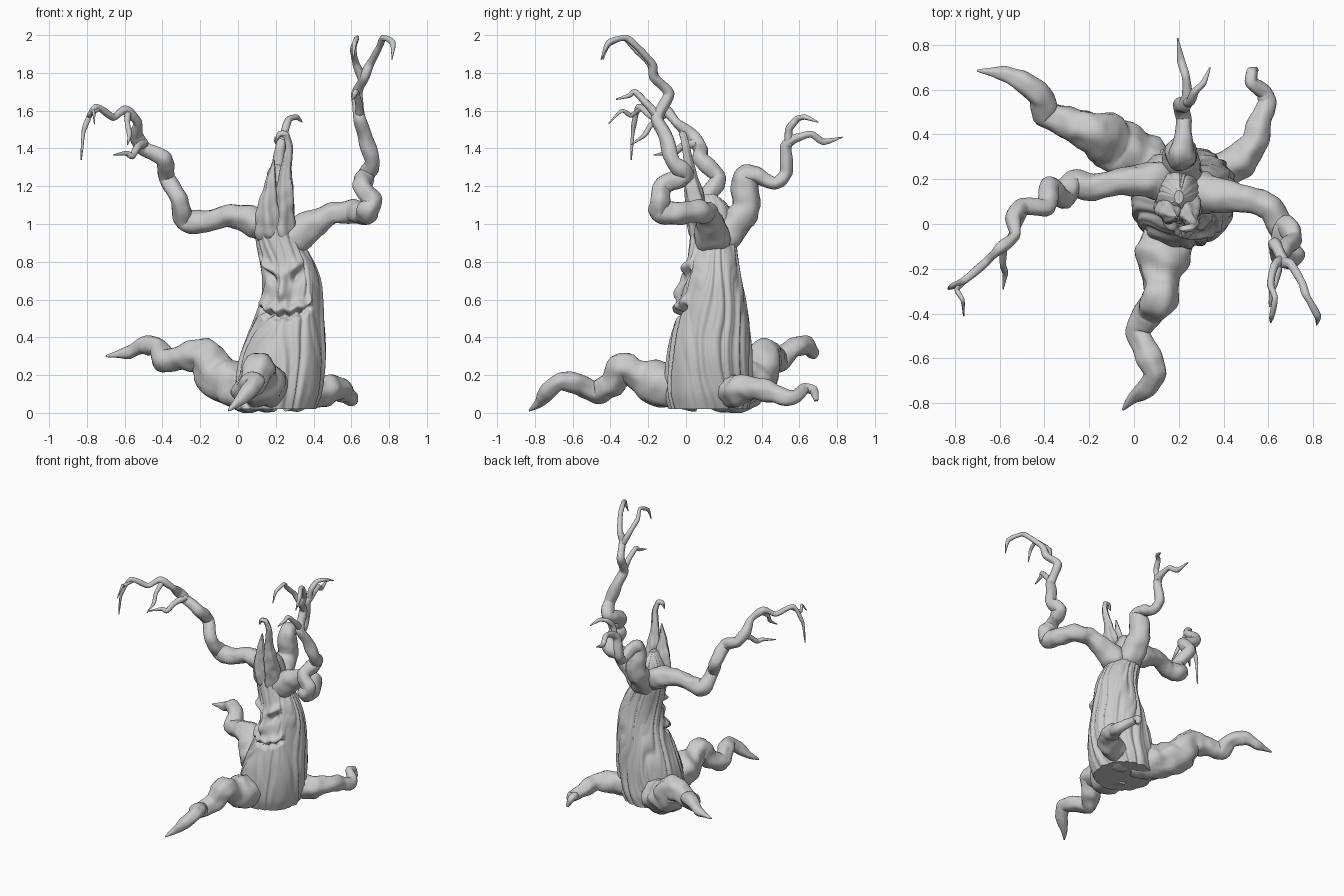
import bpy, bmesh, math
from mathutils import Vector, noise


def spline(pts, t, kink=0.0):
    """Catmull-Rom sample of equal-length tuples; kink blends toward straight segments."""
    i = min(int(t), len(pts) - 2)
    u = t - i
    a, b = pts[max(i - 1, 0)], pts[i]
    c, d = pts[i + 1], pts[min(i + 2, len(pts) - 1)]
    return [(1 - kink) * 0.5 * (2 * q + (r - p) * u + (2 * p - 5 * q + 4 * r - s) * u * u
                                + (3 * q - p - 3 * r + s) * u ** 3) + kink * (q + (r - q) * u)
            for p, q, r, s in zip(a, b, c, d)]


def skin(name, rings):
    """Bridge closed rings of points and cap both ends."""
    bm = bmesh.new()
    vs = [[bm.verts.new(p) for p in ring] for ring in rings]
    n = len(vs[0])
    for a, b in zip(vs, vs[1:]):
        for j in range(n):
            k = (j + 1) % n
            bm.faces.new((a[j], a[k], b[k], b[j]))
    bm.faces.new(vs[0][::-1])
    bm.faces.new(vs[-1])
    bmesh.ops.recalc_face_normals(bm, faces=bm.faces)
    for f in bm.faces:
        f.smooth = len(f.verts) == 4
    me = bpy.data.meshes.new(name)
    bm.to_mesh(me)
    bm.free()
    ob = bpy.data.objects.new(name, me)
    bpy.context.collection.objects.link(ob)
    return ob


def limb(name, pts, sides=20, sub=8, rough=0.2, groove=0.035):
    """Gnarled tapering tube through (x, y, z, radius) points."""
    steps = (len(pts) - 1) * sub
    s = [spline(pts, i / sub, 0.4) for i in range(steps + 1)]
    c = [Vector(p[:3]) for p in s]
    rings, side, old = [], None, None
    for i, p in enumerate(c):
        tan = (c[min(i + 2, steps)] - c[max(i - 2, 0)]).normalized()
        if side is None:
            side = tan.orthogonal().normalized()
        else:
            side = (old.rotation_difference(tan) @ side).normalized()
        side = (side - tan * side.dot(tan)).normalized()
        up = tan.cross(side)
        old = tan
        knot = 1 + 0.16 * noise.noise(p * 11 + Vector((3, 7, 1)))
        ring = []
        for j in range(sides):
            a = math.tau * j / sides
            d = side * math.cos(a) + up * math.sin(a)
            r = max(s[i][3], 0.003)
            k = knot + rough * noise.noise((p + d * r) * 14) \
                + groove * math.sin(5 * a + i * 0.12)
            q = p + d * r * k
            q.z = max(q.z, 0.0)
            ring.append(q)
        rings.append(ring)
    return skin(name, rings)


def bump(x, w):
    return math.exp(-(x / w) ** 2)


# Trunk: leaning profile (z, centre x, centre y, radius x, radius y)
PROFILE = [(0.02, .20, .12, .205, .205), (0.10, .21, .12, .225, .225),
           (0.20, .222, .12, .230, .226), (0.30, .237, .125, .225, .22),
           (0.40, .254, .13, .205, .208), (0.50, .272, .138, .182, .19),
           (0.60, .285, .142, .162, .173), (0.70, .283, .142, .152, .152),
           (0.80, .258, .142, .140, .135), (0.90, .22, .142, .122, .122),
           (1.00, .195, .14, .102, .108), (1.10, .195, .135, .066, .085),
           (1.16, .20, .12, .02, .03)]
FACE = math.radians(-107)
SIDES, ROWS = 180, 150


def face_relief(t, z):
    """Brows, eye sockets, nose, overhanging lip and jagged mouth at face angle t."""
    d = 0.05 * bump(t, .16) * bump(z - .635, .05)                     # nose
    d += 0.02 * bump(t, .12) * bump(z - .71, .05)
    for e in (-0.55, 0.55):
        slope = (abs(t) - 0.55) * 0.08
        d += 0.032 * bump(t - e, .36) * bump(z - .775 - slope, .024)  # brow
        d -= 0.04 * bump(t - e, .26) * bump(z - .722 - slope, .026)   # eye
    m = .51 + 0.05 * t * t + 0.006 * math.asin(math.sin(t * 16))      # mouth line
    w = 1 if abs(t) < .85 else bump(abs(t) - .85, .12)
    d += 0.03 * w * bump(z - m - .04, .026)
    d -= 0.045 * w * bump(z - m, .015)
    return d


rings = []
for i in range(ROWS + 1):
    z, cx, cy, rx, ry = spline(PROFILE, i / ROWS * (len(PROFILE) - 1))
    ring = []
    for j in range(SIDES):
        a = math.tau * j / SIDES
        t = (a - FACE + math.pi) % math.tau - math.pi
        flow = a + 0.3 * math.sin(z * 5) + 0.6 * noise.noise(
            (math.cos(a) * 1.5, math.sin(a) * 1.5, z * 2.2))
        ridge = abs(math.sin(flow * 7)) - 0.6
        ridge += 0.5 * (abs(math.sin(flow * 11.5 + 1)) - 0.6)
        calm = 1 - 0.75 * bump(t, .9) * bump(z - .64, .16)
        k = 1 + 0.065 * ridge * calm
        d = face_relief(t, z)
        ring.append((cx + math.cos(a) * (rx * k + d), cy + math.sin(a) * (ry * k + d), z))
    rings.append(ring)
skin("trunk", rings)

# Bark spikes at the front of the crown
limb("short_spike", [(.21, .13, .84, .03), (.17, .10, .95, .065), (.165, .065, 1.04, .062),
                     (.165, .05, 1.13, .048), (.175, .035, 1.23, .028), (.19, .03, 1.34, .004)],
     24, groove=.12)
limb("hooked_spike", [(.23, .14, .86, .03), (.235, .10, .96, .068), (.245, .065, 1.06, .06),
                      (.25, .04, 1.17, .046), (.255, .02, 1.29, .028), (.27, .0, 1.40, .02),
                      (.255, -.015, 1.47, .017), (.22, -.02, 1.475, .014),
                      (.20, -.02, 1.435, .004)], 24, groove=.12)

# Left arm and its twigs
limb("left_arm", [(.20, .17, .90, .04), (.11, .195, 1.0, .082), (-.04, .195, 1.05, .064),
                  (-.18, .165, 1.01, .058), (-.285, .18, 1.02, .056), (-.31, .11, 1.13, .045),
                  (-.38, .17, 1.24, .044), (-.39, .08, 1.345, .042), (-.50, .08, 1.40, .036),
                  (-.54, .03, 1.47, .034), (-.53, -.05, 1.535, .027), (-.60, -.11, 1.605, .023),
                  (-.66, -.17, 1.565, .018), (-.755, -.25, 1.62, .016),
                  (-.815, -.28, 1.50, .012), (-.83, -.29, 1.34, .003)])
limb("left_twig_end", [(-.74, -.24, 1.61, .014), (-.79, -.29, 1.575, .012),
                       (-.765, -.34, 1.60, .01), (-.76, -.41, 1.53, .003)], 10)
limb("left_twig_middle", [(-.585, -.10, 1.59, .018), (-.585, -.18, 1.53, .016),
                          (-.575, -.22, 1.47, .013), (-.585, -.29, 1.42, .003)], 10)
limb("left_twig_lower", [(-.50, .06, 1.43, .024), (-.53, -.02, 1.41, .02),
                         (-.56, -.08, 1.36, .018), (-.59, -.10, 1.375, .013),
                         (-.66, -.17, 1.365, .003)], 10)

# Right arm and its twigs
limb("right_arm", [(.20, .15, .82, .05), (.28, .14, .92, .088), (.40, .125, 1.0, .074),
                   (.50, .11, 1.055, .062), (.61, .07, 1.065, .055), (.675, -.05, 1.055, .056),
                   (.685, -.14, 1.07, .062), (.71, -.14, 1.12, .054), (.655, -.12, 1.20, .05),
                   (.68, .0, 1.26, .048), (.71, -.07, 1.33, .045), (.68, -.10, 1.45, .038),
                   (.645, -.155, 1.56, .032), (.63, -.09, 1.69, .028), (.67, -.17, 1.78, .025),
                   (.70, -.18, 1.85, .02), (.75, -.26, 1.94, .018), (.77, -.32, 1.985, .016),
                   (.82, -.41, 1.96, .014), (.815, -.45, 1.87, .003)])
limb("right_twig_upper", [(.655, -.16, 1.77, .022), (.625, -.19, 1.85, .018),
                          (.61, -.27, 1.93, .017), (.63, -.33, 1.985, .015),
                          (.615, -.41, 1.95, .012), (.61, -.44, 1.87, .003)], 10)
limb("right_twig_lower", [(.645, -.14, 1.56, .026), (.64, -.20, 1.63, .022),
                          (.625, -.27, 1.70, .016), (.615, -.30, 1.68, .013),
                          (.605, -.37, 1.66, .003)], 10)

# Back branch, forked at its end
limb("back_branch", [(.22, .14, .80, .05), (.215, .20, .92, .09), (.21, .32, 1.08, .078),
                     (.215, .305, 1.25, .064), (.22, .37, 1.26, .048), (.22, .47, 1.215, .038),
                     (.21, .53, 1.27, .036), (.225, .53, 1.41, .03), (.24, .57, 1.45, .026),
                     (.23, .66, 1.475, .018), (.21, .73, 1.435, .017), (.195, .83, 1.46, .003)])
limb("back_twig", [(.235, .545, 1.42, .024), (.25, .545, 1.50, .022), (.27, .59, 1.555, .02),
                   (.31, .63, 1.565, .015), (.34, .70, 1.54, .003)], 10)

# Roots
limb("front_root", [(.17, .06, .12, .11), (.14, -.10, .14, .118), (.12, -.23, .185, .095),
                    (.115, -.33, .24, .085), (.07, -.39, .15, .066), (.02, -.48, .112, .06),
                    (.06, -.58, .155, .056), (.095, -.67, .165, .05), (.06, -.73, .115, .043),
                    (.0, -.77, .06, .028), (-.05, -.83, .012, .004)], 24)
limb("left_back_root", [(.18, .18, .13, .12), (.02, .28, .13, .125), (-.10, .36, .19, .115),
                        (-.18, .41, .30, .10), (-.28, .45, .30, .075), (-.39, .49, .275, .062),
                        (-.42, .57, .345, .056), (-.50, .64, .36, .046), (-.58, .67, .32, .032),
                        (-.70, .685, .30, .004)], 24)
limb("right_back_root", [(.26, .17, .11, .10), (.38, .235, .11, .09), (.47, .285, .125, .075),
                         (.535, .37, .13, .062), (.57, .47, .10, .05), (.595, .54, .08, .042),
                         (.58, .59, .09, .036), (.525, .63, .13, .032), (.525, .675, .12, .028),
                         (.545, .69, .065, .01)], 24)
